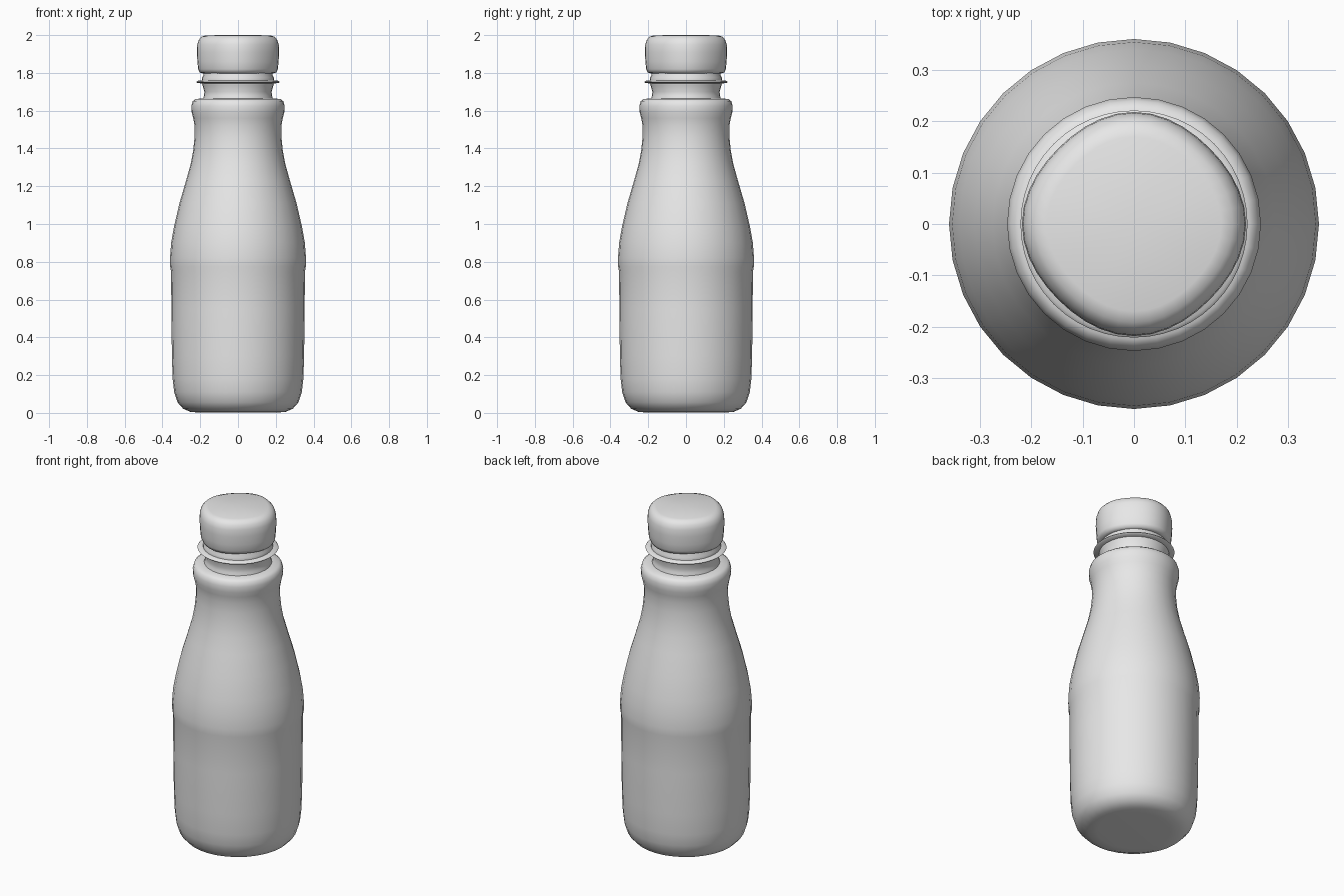
import bpy, bmesh, math

cube = bpy.data.objects.get("Cube")
if cube:
    bpy.data.objects.remove(cube)

grey = bpy.data.materials.new("plain_grey")
grey.use_nodes = True
colour = (0.8, 0.8, 0.8, 1)
grey.diffuse_color = colour
grey.node_tree.nodes["Principled BSDF"].inputs["Base Color"].default_value = colour


def lathe(name, profile, sides=32, squareness=0.0, angle=40):
    """Revolve (radius, height) points; zero radius closes an end."""
    bm = bmesh.new()
    rings = []
    for r, z in profile:
        if r == 0:
            rings.append([bm.verts.new((0, 0, z))] * sides)
            continue
        ring = []
        for i in range(sides):
            a = math.tau * i / sides
            k = r * (1 - squareness * (1 - math.cos(4 * a)))
            ring.append(bm.verts.new((k * math.cos(a), k * math.sin(a), z)))
        rings.append(ring)
    for low, high in zip(rings, rings[1:]):
        for i in range(sides):
            j = (i + 1) % sides
            corners = dict.fromkeys((low[i], low[j], high[j], high[i]))
            bm.faces.new(list(corners))
    bmesh.ops.recalc_face_normals(bm, faces=bm.faces)
    mesh = bpy.data.meshes.new(name)
    bm.to_mesh(mesh)
    bm.free()
    mesh.materials.append(grey)
    obj = bpy.data.objects.new(name, mesh)
    bpy.context.collection.objects.link(obj)
    bpy.ops.object.select_all(action="DESELECT")
    obj.select_set(True)
    bpy.context.view_layer.objects.active = obj
    bpy.ops.object.shade_smooth_by_angle(angle=math.radians(angle))
    return obj


# Body: rounded base, label step, tapering shoulder and rounded collar
lathe("bottle_body", [
    (0, 0.015), (0.2, 0.012), (0.25, 0.015), (0.29, 0.03), (0.32, 0.06),
    (0.338, 0.11), (0.346, 0.18), (0.35, 0.3), (0.353, 0.55), (0.354, 0.745),
    (0.359, 0.775), (0.36, 0.82), (0.354, 0.9), (0.34, 0.98), (0.31, 1.11),
    (0.275, 1.23), (0.25, 1.32), (0.237, 1.39), (0.23, 1.46), (0.23, 1.52),
    (0.237, 1.56), (0.245, 1.59), (0.247, 1.625), (0.24, 1.65),
    (0.225, 1.662), (0.18, 1.665), (0, 1.665)])

# Neck: waisted tube running up inside the cap
lathe("neck", [
    (0, 1.655), (0.188, 1.655), (0.18, 1.68), (0.178, 1.7), (0.188, 1.735),
    (0.192, 1.75), (0.19, 1.775), (0.182, 1.79), (0.18, 1.83), (0, 1.83)])

# Thin support ring around the neck
lathe("neck_ring", [
    (0.18, 1.744), (0.215, 1.746), (0.221, 1.752), (0.215, 1.758),
    (0.18, 1.761)], 48, angle=60)

# Cap: soft, slightly squared drum
lathe("cap", [
    (0, 1.797), (0.185, 1.797), (0.203, 1.802), (0.211, 1.82), (0.215, 1.86),
    (0.218, 1.91), (0.216, 1.95), (0.208, 1.975), (0.192, 1.992),
    (0.17, 1.999), (0, 2.0)], 40, squareness=0.022, angle=60)

# Set the base on the ground
for obj in bpy.context.collection.objects:
    if obj.name == "bottle_body":
        for v in obj.data.vertices:
            if v.co.z < 0.1:
                v.co.z = max(0, v.co.z - 0.012 * (1 - v.co.z / 0.1))
